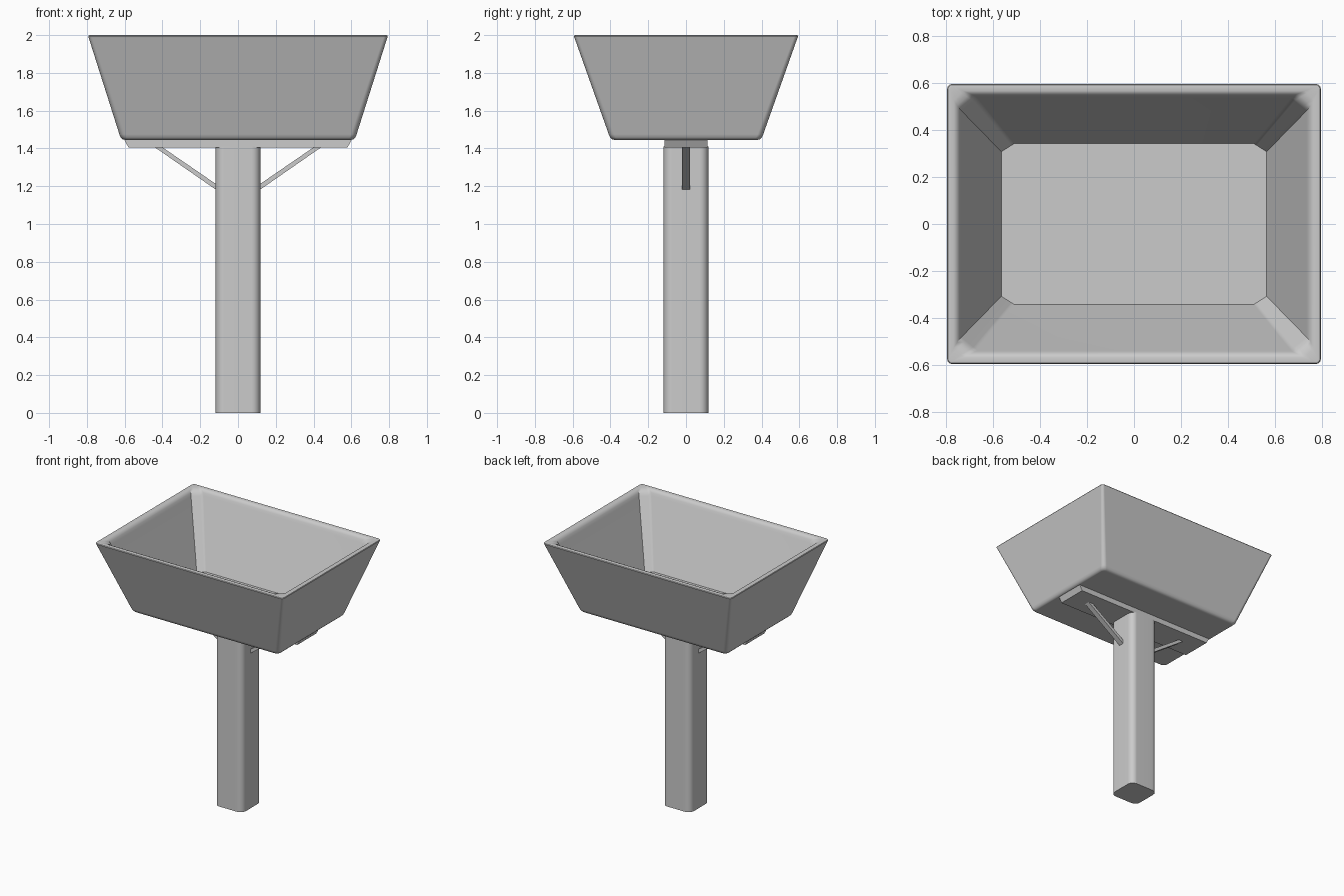
import bpy, bmesh, math
from mathutils import Vector

cube = bpy.data.objects.get("Cube")
if cube:
    bpy.data.objects.remove(cube, do_unlink=True)

grey = bpy.data.materials.new("plain grey")
grey.use_nodes = True
COLOUR = (0.6, 0.6, 0.6, 1)
grey.diffuse_color = COLOUR
grey.node_tree.nodes["Principled BSDF"].inputs["Base Color"].default_value = COLOUR

SEGMENTS = 4


def ring(hx, hy, z, cx, cy, rounded=True):
    """Rectangle outline with rounded or straight-cut corners."""
    points = []
    for corner in range(4):
        sx, sy = [(1, 1), (-1, 1), (-1, -1), (1, -1)][corner]
        steps = range(SEGMENTS + 1)
        for i in (steps if corner % 2 == 0 else reversed(steps)):
            t = i / SEGMENTS
            if rounded:
                u, v = 1 - math.cos(t * math.pi / 2), 1 - math.sin(t * math.pi / 2)
            else:
                u, v = t, 1 - t
            points.append(Vector((sx * (hx - cx * u), sy * (hy - cy * v), z)))
    return points


def loft(name, rings, smooth=True):
    """Skin a stack of outlines and cap both ends."""
    bm = bmesh.new()
    loops = [[bm.verts.new(p) for p in r] for r in rings]
    for a, b in zip(loops, loops[1:]):
        for i in range(len(a)):
            j = (i + 1) % len(a)
            bm.faces.new((a[i], a[j], b[j], b[i]))
    bm.faces.new(loops[0][::-1])
    bm.faces.new(loops[-1])
    bmesh.ops.recalc_face_normals(bm, faces=bm.faces)
    mesh = bpy.data.meshes.new(name)
    bm.to_mesh(mesh)
    bm.free()
    mesh.materials.append(grey)
    obj = bpy.data.objects.new(name, mesh)
    bpy.context.collection.objects.link(obj)
    if smooth:
        bpy.ops.object.select_all(action="DESELECT")
        obj.select_set(True)
        bpy.context.view_layer.objects.active = obj
        bpy.ops.object.shade_smooth_by_angle(angle=math.radians(35))
        weighted = obj.modifiers.new("weighted normals", "WEIGHTED_NORMAL")
        weighted.keep_sharp = True
    return obj


# Basin: outside from the underside up, over the rim, then down to the floor
basin = [ring(0.598, 0.378, 1.445, 0.02, 0.02),
         ring(0.612, 0.392, 1.449, 0.03, 0.03),
         ring(0.622, 0.402, 1.459, 0.03, 0.03),
         ring(0.628, 0.409, 1.475, 0.03, 0.03),
         ring(0.790, 0.590, 1.985, 0.02, 0.02),
         ring(0.793, 0.594, 1.993, 0.02, 0.02),
         ring(0.790, 0.591, 1.998, 0.02, 0.02),
         ring(0.784, 0.585, 2.000, 0.02, 0.02),
         ring(0.765, 0.565, 2.000, 0.04, 0.04, False),
         ring(0.751, 0.553, 1.994, 0.055, 0.05, False),
         ring(0.740, 0.543, 1.980, 0.065, 0.055, False),
         ring(0.733, 0.536, 1.960, 0.068, 0.055, False),
         ring(0.563, 0.342, 1.495, 0.055, 0.035, False)]
loft("basin", basin)

# Square post with rounded corners
loft("post", [ring(0.118, 0.118, z, 0.045, 0.045) for z in (0, 1.41)])

# Mounting plate with slanted ends
loft("mounting_plate", [ring(hx, 0.115, z, 0, 0) for hx, z in ((0.58, 1.405), (0.602, 1.447))],
     smooth=False)

# Diagonal braces between post and plate
for side, name in ((1, "left_brace"), (-1, "right_brace")):
    profile = [(0.10, 1.17), (0.10, 1.20), (0.40, 1.406), (0.44, 1.406)]
    loft(name, [[Vector((side * x, y, z)) for x, z in profile] for y in (-0.02, 0.02)],
         smooth=False)
